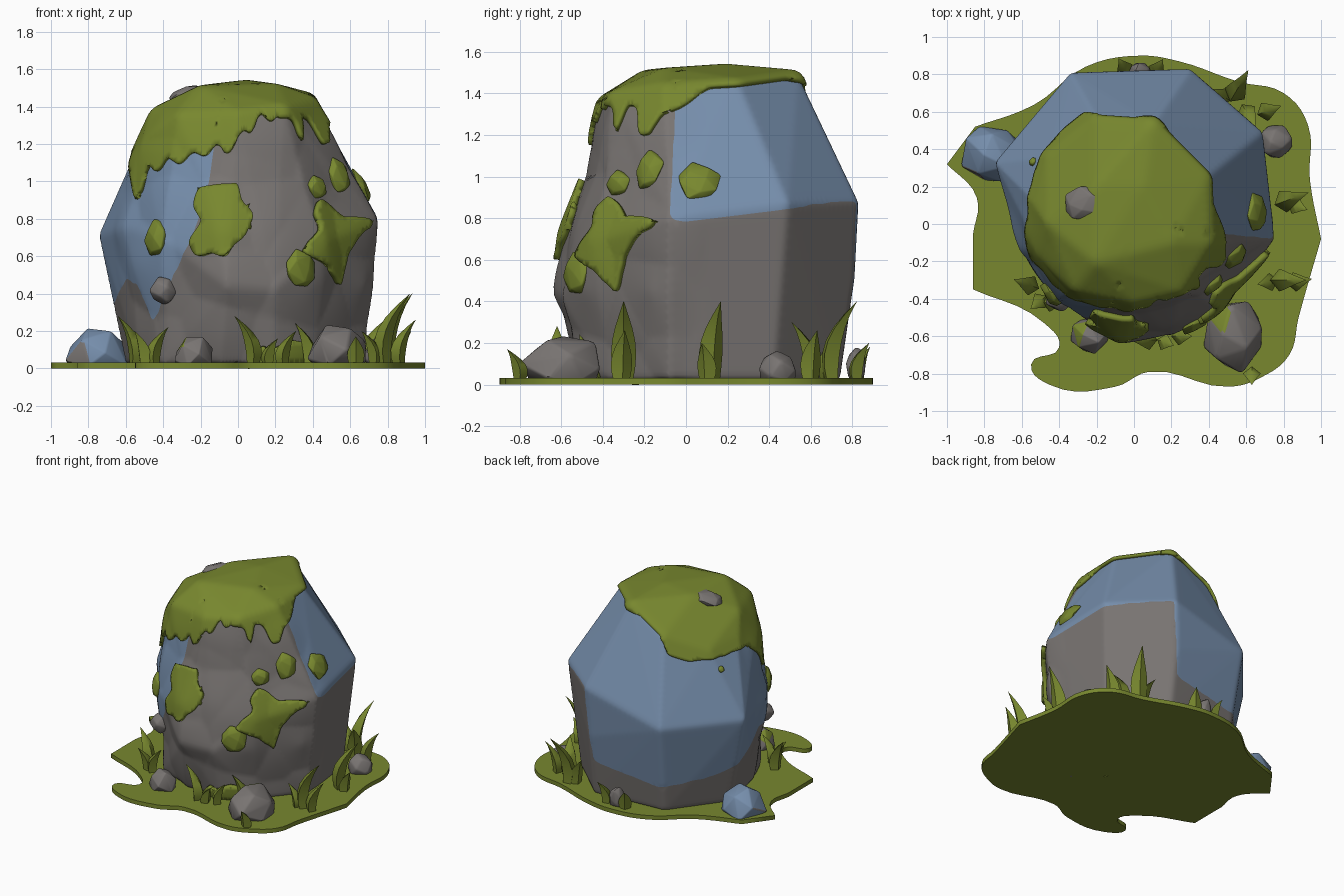
import bpy, bmesh, math, random
from mathutils import Vector, noise
from mathutils.bvhtree import BVHTree

random.seed(4)
if "Cube" in bpy.data.objects:
    bpy.data.objects.remove(bpy.data.objects["Cube"])


def material(name, rgb):
    m = bpy.data.materials.new(name)
    m.use_nodes = True
    m.diffuse_color = (*rgb, 1)
    bsdf = next(n for n in m.node_tree.nodes if n.type == 'BSDF_PRINCIPLED')
    bsdf.inputs["Base Color"].default_value = (*rgb, 1)
    bsdf.inputs["Roughness"].default_value = 0.9
    return m


GREY = material("stone grey", (0.19, 0.175, 0.168))
BLUE = material("stone blue", (0.18, 0.27, 0.41))
MOSS = material("moss green", (0.188, 0.245, 0.028))


def finish(name, bm, mats, angle=35):
    me = bpy.data.meshes.new(name)
    bm.to_mesh(me)
    ob = bpy.data.objects.new(name, me)
    bpy.context.collection.objects.link(ob)
    for m in mats:
        me.materials.append(m)
    bpy.ops.object.select_all(action='DESELECT')
    bpy.context.view_layer.objects.active = ob
    ob.select_set(True)
    bpy.ops.object.shade_smooth_by_angle(angle=math.radians(angle))
    return ob


def azimuth(p):
    return math.degrees(math.atan2(p.y, p.x)) % 360


def interp(table, a):
    for (a0, v0), (a1, v1) in zip(table, table[1:]):
        if a <= a1:
            return v0 + (v1 - v0) * (a - a0) / (a1 - a0)
    return table[-1][1]


def hull(points):
    bm = bmesh.new()
    for p in points:
        bm.verts.new(p)
    bmesh.ops.convex_hull(bm, input=bm.verts[:])
    loose = [v for v in bm.verts if not v.link_faces]
    bmesh.ops.delete(bm, geom=loose, context='VERTS')
    bmesh.ops.recalc_face_normals(bm, faces=bm.faces[:])
    return bm


def relax(edges, steps=3):
    # Evens out a zigzag chain of edges
    near = {}
    for e in edges:
        a, b = e.verts
        near.setdefault(a, []).append(b)
        near.setdefault(b, []).append(a)
    for _ in range(steps):
        new = {v: (v.co * 2 + sum((n.co for n in ns), Vector()) * 2 / len(ns)) / 4
               for v, ns in near.items() if len(ns) == 2}
        for v, co in new.items():
            v.co = co


# Main boulder: a faceted hull of base, belly and crown points
base = [(.28, .74), (-.3, .7), (-.6, .3), (-.52, -.1), (-.4, -.36), (-.1, -.5),
        (.2, -.5), (.42, -.38), (.68, -.08), (.62, .42)]
belly = [(.3, .83, .88), (-.34, .81, .71), (-.745, .33, .71), (-.61, -.14, .75), (-.42, -.43, .7),
         (-.06, -.64, .44), (.2, -.61, .42), (.46, -.45, .68), (.755, -.08, .8), (.69, .49, .87),
         (.28, .81, .5), (-.1, -.56, .75), (.7, -.08, .35)]
crown = [(.1, .54, 1.49), (-.2, .56, 1.32), (-.45, .36, 1.2), (-.51, .1, 1.24), (-.5, -.15, 1.2),
         (-.45, 0, 1.37), (-.31, -.34, 1.35), (0, -.41, 1.36), (.25, -.35, 1.39), (.4, -.1, 1.43),
         (.39, .25, 1.45), (-.2, .2, 1.49), (.05, .2, 1.52), (.2, -.1, 1.5), (-.2, -.2, 1.49)]
rock = hull([(x, y, .02) for x, y in base] + belly + crown)
for _ in range(6):
    long_edges = [e for e in rock.edges if e.calc_length() > .032]
    if long_edges:
        bmesh.ops.subdivide_edges(rock, edges=long_edges, cuts=1)
        bmesh.ops.triangulate(rock, faces=[f for f in rock.faces if len(f.verts) > 3])
for _ in range(3):
    bmesh.ops.smooth_vert(rock, verts=rock.verts[:], factor=.4, use_axis_x=True,
                          use_axis_y=True, use_axis_z=True)
rock.normal_update()
for v in rock.verts:
    rough = min(1, max(0, (.1 - v.co.y) * 4)) * min(1, max(0, (1.4 - v.co.z) * 4))
    v.co += v.normal * rough * (.022 - .05 * noise.voronoi(v.co * 2.8)[0][0])
rock.normal_update()

# Blue weathering comes down to a height that changes around the boulder
blue_line = [(0, .78), (50, .87), (69, .88), (72, .3), (110, .22), (140, .27), (165, .38), (185, .48),
             (201, .45), (210, .25), (218, .3), (226, .42), (236, .56), (243, .68), (247, .8), (251, 1),
             (256, 1.4), (265, 9), (348, 9), (354, .8), (360, .78)]
for f in rock.faces:
    c = f.calc_center_median()
    f.material_index = int(c.z > interp(blue_line, azimuth(c)))
relax([e for e in rock.edges if len({f.material_index for f in e.link_faces}) == 2])
rock.normal_update()
finish("boulder", rock, [GREY, BLUE], 50)
tree = BVHTree.FromBMesh(rock)


def shell(name, rule, thickness):
    # Moss sheet grown from the boulder faces that pass the rule
    bm = rock.copy()
    bmesh.ops.delete(bm, geom=[f for f in bm.faces if not rule(f.calc_center_median())],
                     context='FACES')
    for f in bm.faces:
        f.material_index = 0
    relax([e for e in bm.edges if e.is_boundary], 4)
    ob = finish(name, bm, [MOSS], 50)
    mod = ob.modifiers.new("thickness", 'SOLIDIFY')
    mod.thickness = thickness
    mod.offset = 1


# Moss cap with drips along the front
moss_line = [(0, 1.34), (8, 1.39), (16, 1.425), (30, 1.43), (70, 1.46), (90, 1.42), (108, 1.31),
             (113, 1.2), (125, 1.14), (150, 1.14), (175, 1.15), (190, 1.03), (198, .89), (206, 1.05),
             (225, 1.1), (255, 1.17), (268, 1.18), (275, 1.27), (290, 1.34), (306, 1.34), (311, 1.32),
             (315, 1.19), (320, 1.34), (329, 1.33), (334, 1.19), (340, 1.2), (346, 1.29), (360, 1.34)]


def in_cap(c):
    a = azimuth(c)
    drip = .03 * math.sin(a * .4) if 200 < a < 300 else 0
    return c.z > interp(moss_line, a) + drip


shell("moss_cap", in_cap, .024)


def inside(poly, x, z):
    hit = False
    for (x0, z0), (x1, z1) in zip(poly, poly[1:] + poly[:1]):
        if (z0 > z) != (z1 > z) and x < x0 + (x1 - x0) * (z - z0) / (z1 - z0):
            hit = not hit
    return hit


# Large moss patches on the front
front_patch = [(-.2, .96), (0, .98), (.01, .89), (.09, .82), (.03, .7), (-.03, .66), (-.06, .585),
               (-.13, .62), (-.22, .59), (-.25, .68), (-.18, .78), (-.23, .86)]
side_patch = [(.42, .91), (.48, .85), (.55, .8), (.73, .79), (.62, .7), (.57, .62), (.53, .44),
              (.46, .56), (.33, .62), (.43, .74), (.4, .82)]
base_moss = [(.05, .03), (.12, .12), (.2, .11), (.27, .16), (.36, .14), (.38, .03)]
for name, poly in (("front_moss_patch", front_patch), ("side_moss_patch", side_patch),
                   ("base_moss", base_moss)):
    shell(name, lambda c: c.y < .02 and inside(poly, c.x, c.z), .032)


def chunk(name, loc, size, mats, normal=Vector((0, 0, 1)), count=16):
    # Irregular faceted lump, its third axis along the normal, kept above the ground
    pts = []
    for i in range(count):
        h = 1 - 2 * (i + .5) / count
        r, a = math.sqrt(1 - h * h), i * 2.4
        k = random.uniform(.92, 1.12)
        pts.append(Vector((r * math.cos(a) * size[0], r * math.sin(a) * size[1], h * size[2])) * k)
    rot = normal.to_track_quat('Z', 'Y').to_matrix()
    pts = [rot @ p + Vector(loc) for p in pts]
    bm = hull([(p.x, p.y, max(p.z, .015)) for p in pts])
    bmesh.ops.bevel(bm, geom=bm.edges[:], offset=min(size) * .12, segments=2, profile=.5,
                    affect='EDGES', clamp_overlap=True)
    return finish(name, bm, mats)


def paint(ob, rule):
    # Second colour on the faces that pass the rule
    for f in ob.data.polygons:
        f.material_index = int(rule(f.center))


# Moss tufts stuck to the boulder: position near the surface and half sizes
tufts = [((.66, .06, .98), .11, .1), ((.53, -.17, 1.03), .08, .1), ((.43, -.33, .97), .07, .065),
         ((.33, -.52, .53), .1, .105), ((-.47, -.4, .7), .08, .11), ((-.53, .33, 1.06), .025, .025)]
for i, (p, w, h) in enumerate(tufts):
    co, n, _, _ = tree.find_nearest(Vector(p))
    chunk(f"moss_tuft_{i + 1}", co, (w, h, min(w, .04)), [MOSS], n)

# Loose stones
stone = chunk("front_left_stone", (.53, -.59, .06), (.18, .2, .2), [GREY, MOSS])
paint(stone, lambda c: c.x < .5 and c.y > -.55 and c.z > .06)
stone = chunk("front_stone", (-.24, -.59, .05), (.11, .1, .13), [GREY, MOSS])
paint(stone, lambda c: c.x < -.26 and c.z > .1)
stone = chunk("right_stone", (-.75, .37, .05), (.17, .16, .19), [BLUE, GREY])
paint(stone, lambda c: c.x < -.8 and c.y < .4 and c.z < .1)
chunk("left_stone", (.76, .44, .06), (.09, .095, .11), [GREY])
chunk("back_stone", (.03, .82, .08), (.06, .05, .1), [GREY])
chunk("face_stone", (-.4, -.4, .42), (.075, .07, .08), [GREY])
chunk("top_stone", (-.27, .11, 1.47), (.1, .11, .04), [GREY], Vector((-.25, 0, 1)))

# Ground mat cut from a smooth closed outline
outline = [(.03, .9), (.24, .87), (.56, .76), (.8, .7), (.93, .53), (.94, .24), (1, -.08), (.88, -.5),
           (.83, -.7), (.68, -.82), (.51, -.87), (.08, -.79), (-.1, -.87), (-.45, -.86), (-.55, -.75),
           (-.4, -.66), (-.48, -.53), (-.86, -.35), (-.86, -.05), (-.84, .14), (-1, .32), (-.85, .52),
           (-.53, .64), (-.26, .84)]
sharp = (6, 17, 18, 20, 21)
curve = bpy.data.curves.new("ground_mat", 'CURVE')
curve.dimensions, curve.fill_mode, curve.extrude, curve.resolution_u = '2D', 'BOTH', .016, 5
spline = curve.splines.new('BEZIER')
spline.bezier_points.add(len(outline) - 1)
spline.use_cyclic_u = True
for i, (bp, (x, y)) in enumerate(zip(spline.bezier_points, outline)):
    bp.co = (x, y, 0)
    bp.handle_left_type = bp.handle_right_type = 'VECTOR' if i in sharp else 'AUTO'
mat_ob = bpy.data.objects.new("ground_mat", curve)
mat_ob.location.z = .016
bpy.context.collection.objects.link(mat_ob)
curve.materials.append(MOSS)
bpy.ops.object.select_all(action='DESELECT')
bpy.context.view_layer.objects.active = mat_ob
mat_ob.select_set(True)
bpy.ops.object.convert(target='MESH')


def blade(name, x, y, height, lean):
    # Curved horn-like leaf with a diamond section
    a = math.radians(lean)
    d, s = Vector((math.cos(a), math.sin(a), 0)), Vector((-math.sin(a), math.cos(a), 0))
    bm, rings = bmesh.new(), []
    for i in range(7):
        t = i / 6
        w = (.045 + .022 * math.sin(t * 3)) * (1.02 - t ** 2.4) * (.6 + height)
        c = Vector((x, y, .02 + (height - .02) * t)) + d * height * (.36 * t * t - .06 * math.sin(t * 3))
        rings.append([bm.verts.new(c + o) for o in (s * w, d * w * .8, -s * w, -d * w * .8)])
    for r0, r1 in zip(rings, rings[1:]):
        for k in range(4):
            bm.faces.new((r0[k], r0[k - 1], r1[k - 1], r1[k]))
    bm.faces.new(rings[-1])
    bmesh.ops.recalc_face_normals(bm, faces=bm.faces[:])
    finish(name, bm, [MOSS], 60)


# Grass: x, y, height, lean direction
blades = [(.78, -.3, .4, 0), (.86, -.31, .26, 10), (.73, -.31, .2, 190), (.8, .12, .4, 20),
          (.86, .1, .2, -20), (.54, .7, .4, 60), (.48, .68, .24, 150), (.6, .6, .3, -60),
          (.7, .6, .26, 20), (.63, -.8, .17, -90), (-.55, -.33, .28, 160), (-.5, -.41, .2, 220),
          (-.45, -.42, .22, 0), (.08, -.62, .28, 180), (.16, -.63, .16, -20), (.24, -.6, .2, 0),
          (.38, -.47, .24, -150), (.12, .82, .2, 60), (-.05, .83, .18, 120)]
for i, args in enumerate(blades):
    blade(f"grass_blade_{i + 1}", *args)
